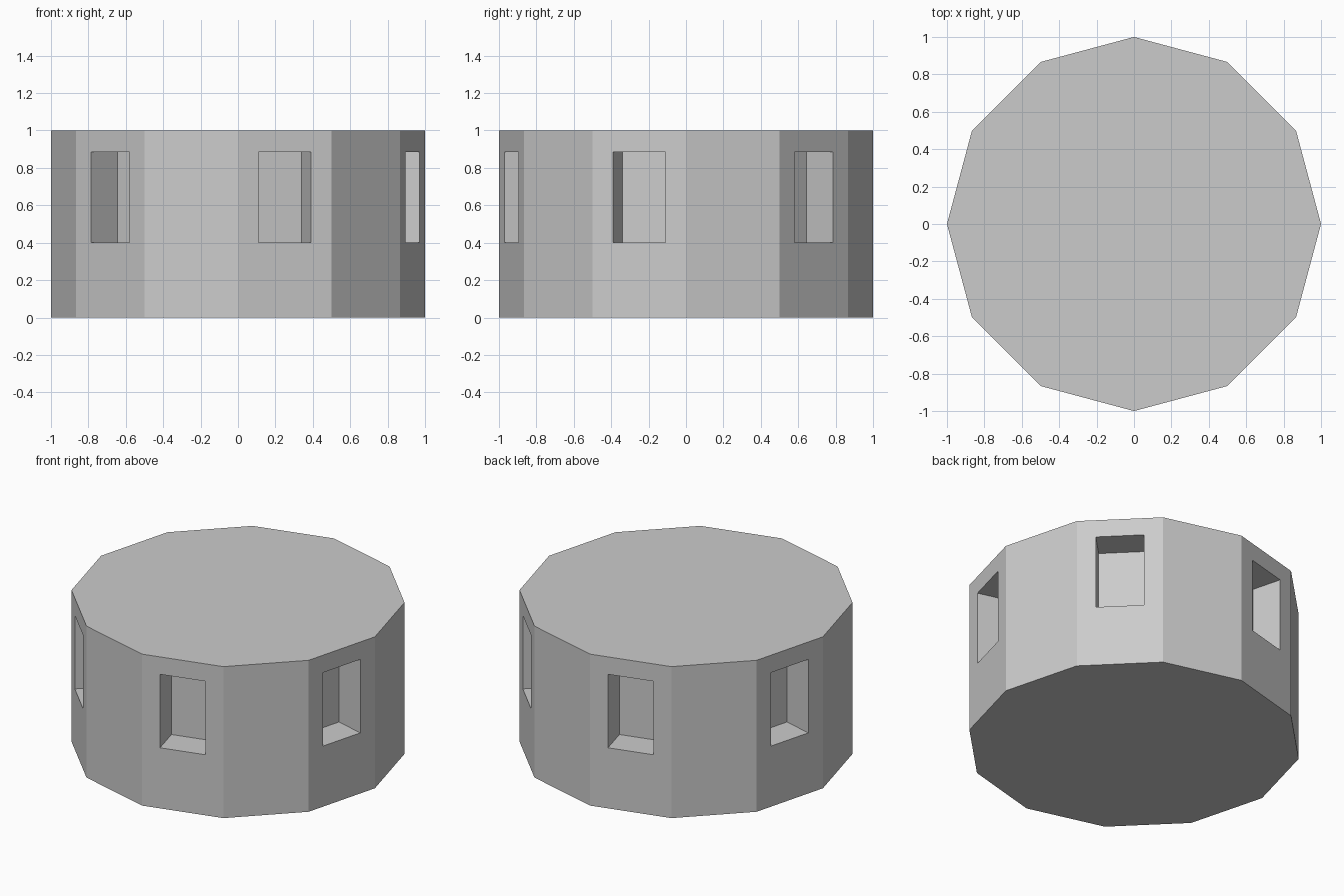
import bpy, bmesh
from math import cos, sin, pi
from mathutils import Vector

if "Cube" in bpy.data.objects:
    bpy.data.objects.remove(bpy.data.objects["Cube"])

SIDES, HEIGHT = 12, 1.0
WIN_W, WIN_Z0, WIN_Z1, DEPTH = 0.29, 0.4, 0.885, 0.2

bm = bmesh.new()

# Twelve-sided drum
rings = [[bm.verts.new((cos(2 * pi * i / SIDES), sin(2 * pi * i / SIDES), z))
          for i in range(SIDES)] for z in (0, HEIGHT)]
low, high = rings
bm.faces.new(low[::-1])
bm.faces.new(high)


def bridge(a, b):
    for k in range(4):
        n = (k + 1) % 4
        bm.faces.new((a[k], a[n], b[n], b[k]))


# Walls: every other side holds a recessed window
for i in range(SIDES):
    j = (i + 1) % SIDES
    outer = [low[i], low[j], high[j], high[i]]
    if i % 2 == 0:
        bm.faces.new(outer)
        continue
    angle = 2 * pi * (i + 0.5) / SIDES
    normal = Vector((cos(angle), sin(angle), 0))
    along = Vector((-sin(angle), cos(angle), 0))
    mid = normal * cos(pi / SIDES)

    def opening(depth):
        return [bm.verts.new(mid - normal * depth + along * s * WIN_W / 2 + Vector((0, 0, z)))
                for s, z in ((-1, WIN_Z0), (1, WIN_Z0), (1, WIN_Z1), (-1, WIN_Z1))]

    front, back = opening(0), opening(DEPTH)
    bridge(outer, front)
    bridge(front, back)
    bm.faces.new(back)

bmesh.ops.recalc_face_normals(bm, faces=bm.faces[:])
mesh = bpy.data.meshes.new("windowed_drum")
bm.to_mesh(mesh)
bm.free()
bpy.context.collection.objects.link(bpy.data.objects.new("windowed_drum", mesh))
